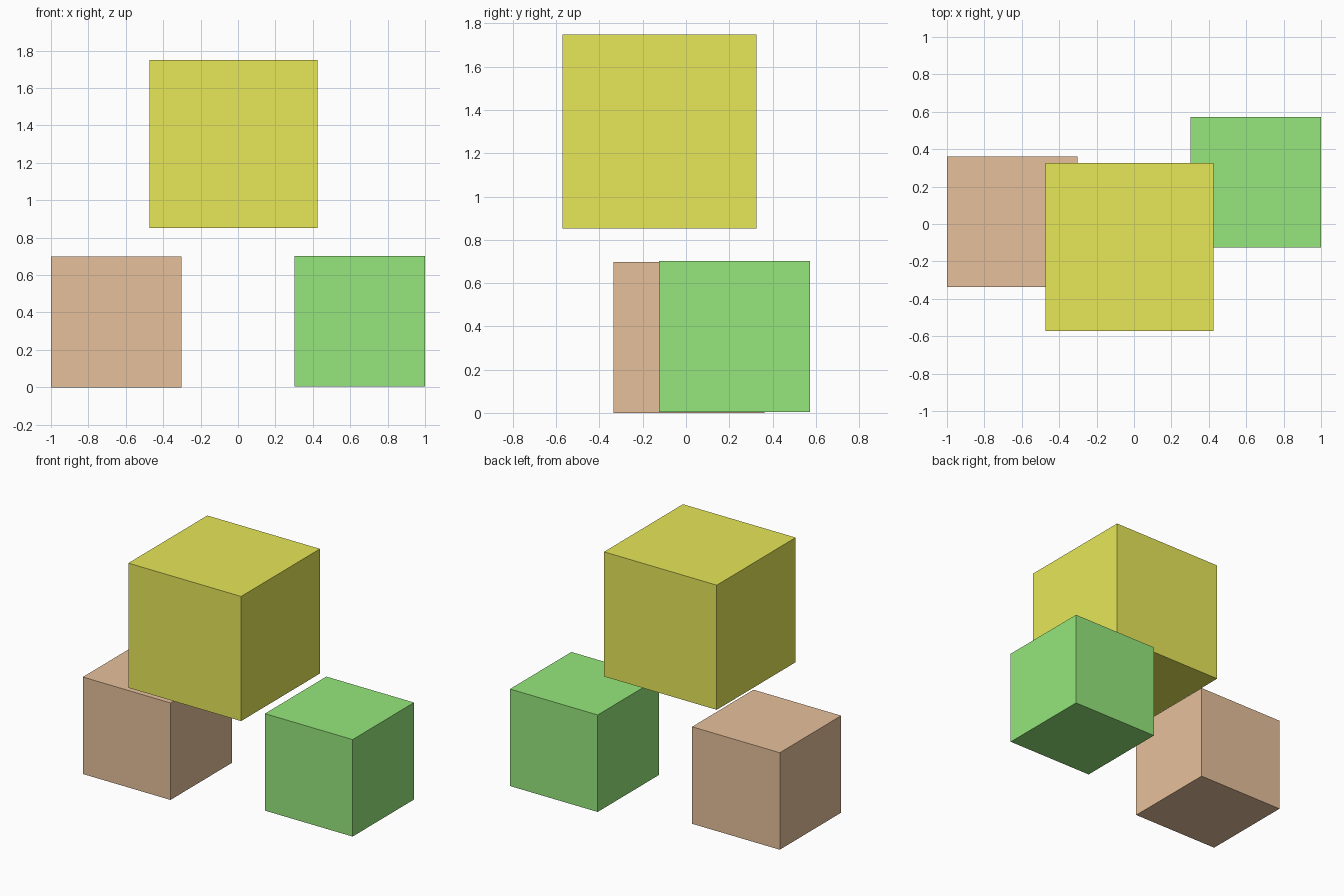
import bpy

if "Cube" in bpy.data.objects:
    bpy.data.objects.remove(bpy.data.objects["Cube"])


def cube(name, size, centre, colour):
    """Add a flat-faced cube with its own coloured material."""
    bpy.ops.mesh.primitive_cube_add(size=size, location=centre)
    obj = bpy.context.object
    obj.name = name
    mat = bpy.data.materials.new(name + "_colour")
    mat.diffuse_color = (*colour, 1.0)
    mat.use_nodes = True
    mat.node_tree.nodes["Principled BSDF"].inputs["Base Color"].default_value = mat.diffuse_color
    obj.data.materials.append(mat)
    return obj


SMALL, LARGE = 0.698, 0.897

# Two small blocks at the bottom, the green one a hair above the ground
cube("orange_block", SMALL, (-0.651, 0.013, 0.349), (0.80, 0.53, 0.33))
cube("green_block", SMALL, (0.651, 0.224, 0.353), (0.30, 0.80, 0.20))

# Large block floating above them
cube("yellow_block", LARGE, (-0.024, -0.123, 1.300), (0.80, 0.80, 0.10))
